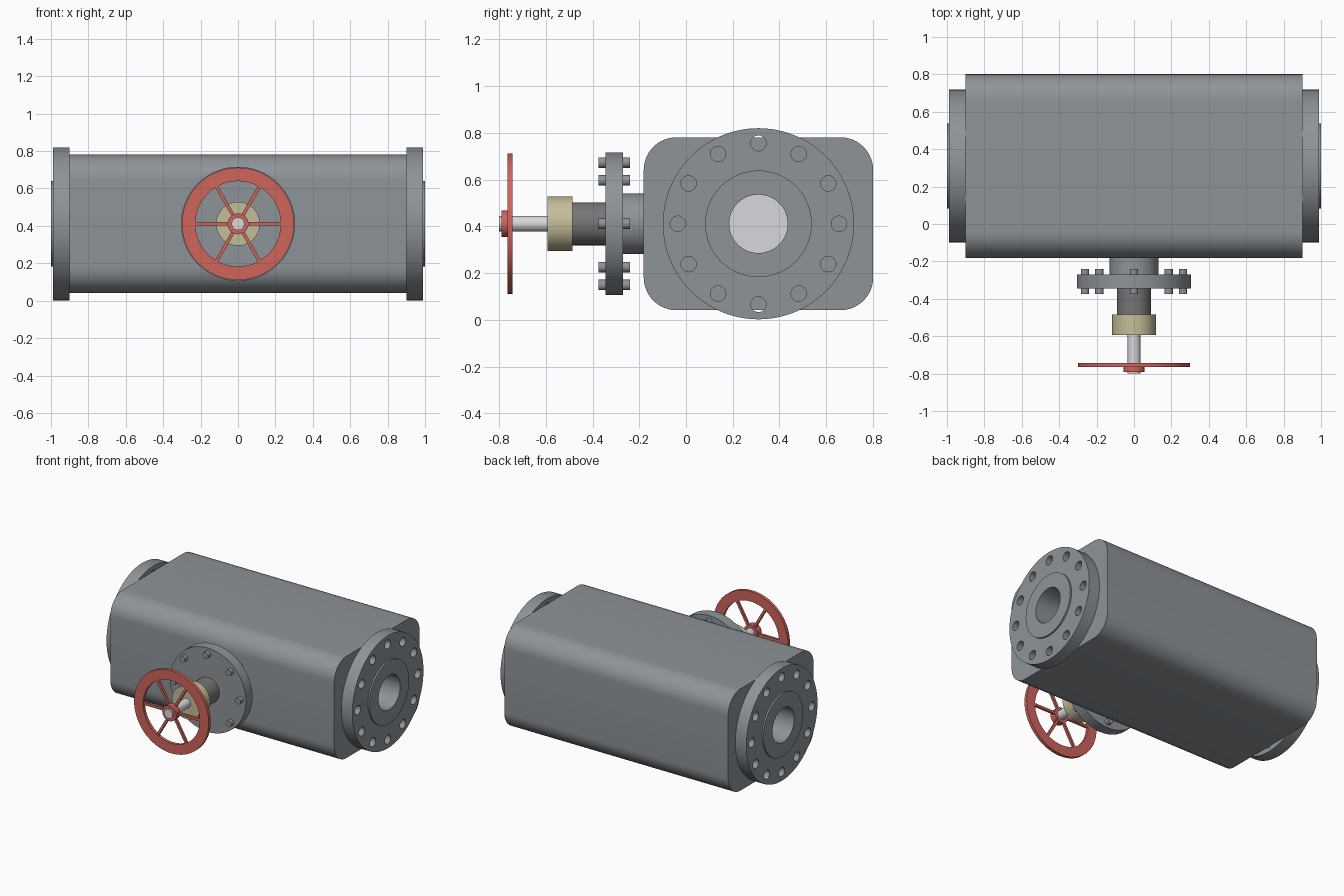
import bpy, bmesh
from math import sin, cos, pi, radians
from mathutils import Vector

if "Cube" in bpy.data.objects:
    bpy.data.objects.remove(bpy.data.objects["Cube"])

CY, CZ = 0.31, 0.411      # pipe axis position


def material(name, rgb):
    m = bpy.data.materials.new(name)
    m.diffuse_color = (*rgb, 1)
    m.use_nodes = True
    m.node_tree.nodes["Principled BSDF"].inputs["Base Color"].default_value = m.diffuse_color
    return m


IRON = material("blue_grey_iron", (0.27, 0.295, 0.32))
RED = material("red_paint", (0.62, 0.13, 0.105))
TAN = material("brass", (0.56, 0.51, 0.32))
DARK = material("dark_steel", (0.18, 0.18, 0.18))
STEEL = material("bright_steel", (0.69, 0.68, 0.72))


def circle(r, u=0, v=0, n=72):
    return [(u + r * cos(2 * pi * i / n), v + r * sin(2 * pi * i / n)) for i in range(n)]


def rounded_rect(hu, hv, r, n=12):
    pts = []
    for k, (su, sv) in enumerate([(1, 1), (-1, 1), (-1, -1), (1, -1)]):
        for i in range(n + 1):
            a = pi / 2 * (k + i / n)
            pts.append((su * (hu - r) + r * cos(a), sv * (hv - r) + r * sin(a)))
    return pts


def prism(name, axis, start, end, outer, holes=(), mat=IRON):
    """Extrude an outline with holes along x (pipe axis) or y (stem axis)."""
    def place(u, v, w):
        return Vector((w, CY + u, CZ + v)) if axis == 'x' else Vector((u, w, CZ + v))
    bm = bmesh.new()
    edges = []
    for loop in [outer, *holes]:
        vs = [bm.verts.new(place(u, v, start)) for u, v in loop]
        edges += [bm.edges.new((vs[i - 1], vs[i])) for i in range(len(vs))]
    bmesh.ops.triangle_fill(bm, edges=edges, use_beauty=True)
    ext = bmesh.ops.extrude_face_region(bm, geom=bm.faces[:], use_keep_orig=True)
    moved = [g for g in ext["geom"] if isinstance(g, bmesh.types.BMVert)]
    bmesh.ops.translate(bm, verts=moved, vec=place(0, 0, end) - place(0, 0, start))
    bmesh.ops.recalc_face_normals(bm, faces=bm.faces[:])
    me = bpy.data.meshes.new(name)
    bm.to_mesh(me)
    bm.free()
    ob = bpy.data.objects.new(name, me)
    bpy.context.collection.objects.link(ob)
    me.materials.append(mat)
    return ob


# Body with the through bore, closed by a gate in the middle
bore = circle(0.125)
prism("valve_body", 'x', -0.9, 0.9, rounded_rect(0.491, 0.37, 0.14), [bore])
prism("gate", 'x', -0.05, 0.05, circle(0.127), mat=STEEL)

# End flanges with bolt holes and raised faces
bolt_holes = [circle(0.033, 0.345 * cos(k * pi / 6), 0.345 * sin(k * pi / 6), 24) for k in range(12)]
for s, side in ((-1, "left"), (1, "right")):
    prism(f"{side}_flange", 'x', s * 0.9, s * 0.988, circle(0.409, n=96), [bore] + bolt_holes)
    prism(f"{side}_raised_face", 'x', s * 0.988, s, circle(0.228), [bore])

# Bonnet neck, flange and studs
prism("bonnet_neck", 'y', -0.17, -0.27, circle(0.13))
prism("bonnet_flange", 'y', -0.27, -0.345, circle(0.305))
for k in range(8):
    a = k * pi / 4
    prism(f"bonnet_stud_{k + 1}", 'y', -0.24, -0.375,
          circle(0.0225, 0.262 * cos(a), 0.262 * sin(a), 24))

# Packing box, gland and stem
prism("packing_box", 'y', -0.34, -0.49, circle(0.092), mat=DARK)
prism("gland", 'y', -0.485, -0.593, circle(0.117), mat=TAN)
prism("stem", 'y', -0.58, -0.8, circle(0.034, n=48), mat=STEEL)

# Handwheel
prism("handwheel_rim", 'y', -0.742, -0.765, circle(0.3, n=96), [circle(0.228, n=96)], RED)
prism("handwheel_hub", 'y', -0.742, -0.79, circle(0.056, n=48), [circle(0.034, n=48)], RED)
for k in range(6):
    c, s = cos(k * pi / 3), sin(k * pi / 3)
    bar = [(0.045, -0.009), (0.235, -0.009), (0.235, 0.009), (0.045, 0.009)]
    prism(f"handwheel_spoke_{k + 1}", 'y', -0.745, -0.762,
          [(u * c - v * s, u * s + v * c) for u, v in bar], mat=RED)

# Smooth the round walls, keep the rims crisp
for ob in bpy.context.collection.objects:
    ob.select_set(True)
    bpy.context.view_layer.objects.active = ob
bpy.ops.object.shade_smooth_by_angle(angle=radians(30))
